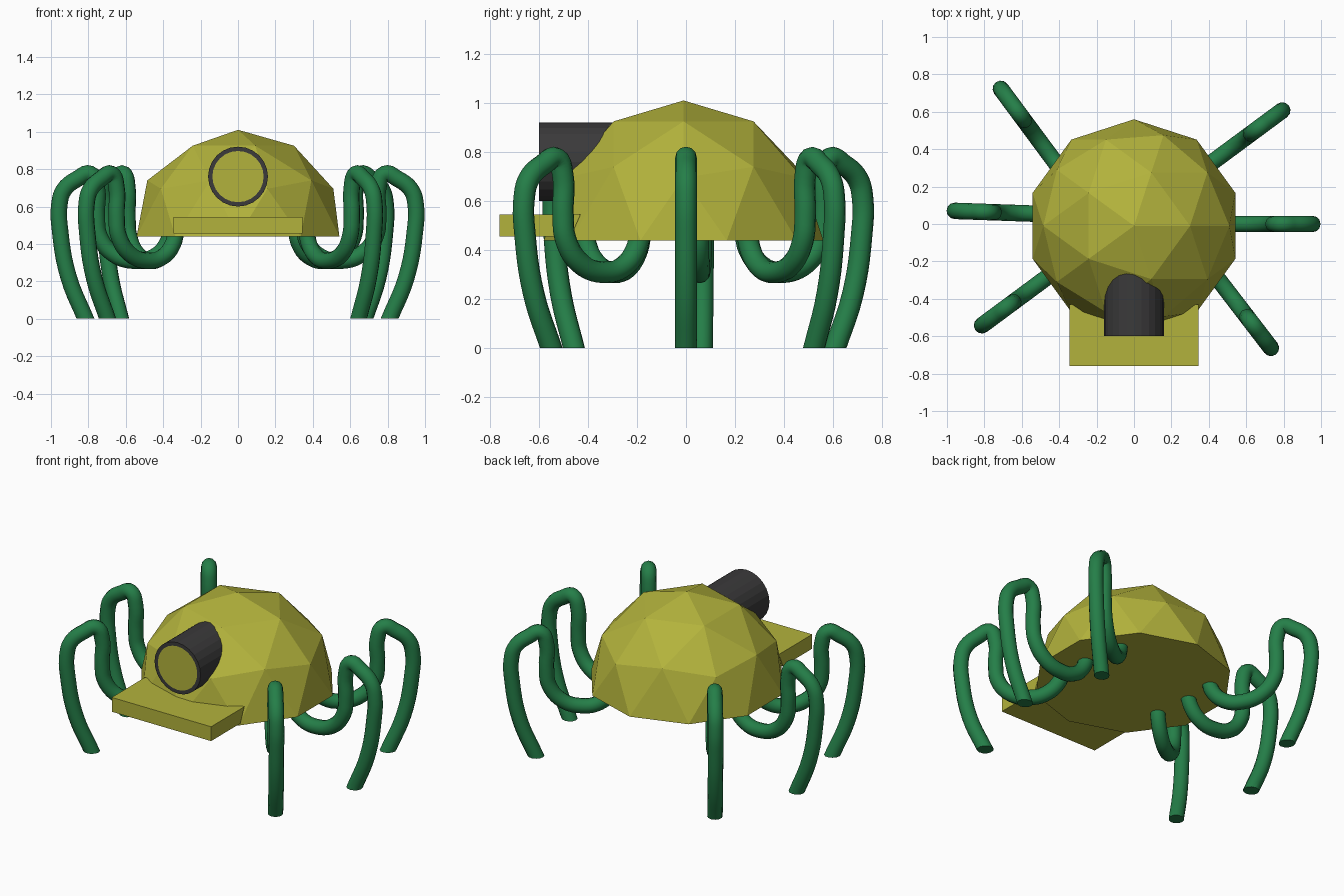
import bpy, bmesh, math
from mathutils import Vector

if "Cube" in bpy.data.objects:
    bpy.data.objects.remove(bpy.data.objects["Cube"])


def material(name, rgb):
    m = bpy.data.materials.new(name)
    m.diffuse_color = (*rgb, 1)
    m.use_nodes = True
    m.node_tree.nodes["Principled BSDF"].inputs["Base Color"].default_value = m.diffuse_color
    return m


OLIVE = material("olive yellow", (0.45, 0.45, 0.045))
GREEN = material("leg green", (0.018, 0.21, 0.065))
DARK = material("dark grey", (0.043, 0.042, 0.043))


def finish(bm, name, *mats):
    bmesh.ops.recalc_face_normals(bm, faces=bm.faces)
    me = bpy.data.meshes.new(name)
    bm.to_mesh(me)
    bm.free()
    for m in mats:
        me.materials.append(m)
    ob = bpy.data.objects.new(name, me)
    bpy.context.collection.objects.link(ob)
    return ob


def select_only(ob):
    bpy.ops.object.select_all(action='DESELECT')
    ob.select_set(True)
    bpy.context.view_layer.objects.active = ob


# Body: faceted half sphere with a flat underside
bm = bmesh.new()
bmesh.ops.create_icosphere(bm, subdivisions=2, radius=0.57)
bmesh.ops.delete(bm, geom=[v for v in bm.verts if v.co.z < -0.01], context='VERTS')
bmesh.ops.holes_fill(bm, edges=[e for e in bm.edges if e.is_boundary], sides=0)
bmesh.ops.translate(bm, verts=bm.verts, vec=(0, -0.01, 0.44))
finish(bm, "body_dome", OLIVE)

# Front ledge: side profile with a slanted back, extruded across x
bm = bmesh.new()
profile = [(-0.76, 0.455), (-0.76, 0.545), (-0.43, 0.545), (-0.47, 0.455)]
face = bm.faces.new([bm.verts.new((-0.345, y, z)) for y, z in profile])
out = bmesh.ops.extrude_face_region(bm, geom=[face])["geom"]
bmesh.ops.translate(bm, vec=(0.69, 0, 0),
                    verts=[g for g in out if isinstance(g, bmesh.types.BMVert)])
finish(bm, "front_ledge", OLIVE)

# Eye barrel: dark cylinder whose front face is inset into a coloured lens
bm = bmesh.new()
bmesh.ops.create_cone(bm, cap_ends=True, segments=24, radius1=0.16, radius2=0.16, depth=0.4)
for v in bm.verts:
    x, y, z = v.co
    v.co = (x, z - 0.4, y + 0.76)
bm.normal_update()
lens = min(bm.faces, key=lambda f: f.calc_center_median().y)
bmesh.ops.inset_region(bm, faces=[lens], thickness=0.023)
lens.material_index = 1
finish(bm, "eye_barrel", DARK, OLIVE)

# Legs: one tube path (offset from the outermost point, height), placed six times
PATH = [(-0.60, 0.50), (-0.575, 0.40), (-0.50, 0.327), (-0.40, 0.31), (-0.29, 0.345),
        (-0.215, 0.44), (-0.20, 0.55), (-0.20, 0.70), (-0.165, 0.775), (-0.10, 0.75),
        (-0.025, 0.69), (0.0, 0.61), (-0.005, 0.46), (-0.05, 0.22), (-0.14, 0.0),
        (-0.165, -0.06)]


def leg(name, x, y, angle):
    cu = bpy.data.curves.new(name, 'CURVE')
    cu.dimensions = '3D'
    cu.bevel_depth = 0.044
    cu.bevel_resolution = 4
    cu.resolution_u = 5
    cu.use_fill_caps = True
    sp = cu.splines.new('BEZIER')
    sp.bezier_points.add(len(PATH) - 1)
    c, s = math.cos(math.radians(angle)), math.sin(math.radians(angle))
    for p, (d, z) in zip(sp.bezier_points, PATH):
        p.co = Vector((x + d * c, y + d * s, z))
        p.handle_left_type = p.handle_right_type = 'AUTO'
    ob = bpy.data.objects.new(name, cu)
    bpy.context.collection.objects.link(ob)
    select_only(ob)
    bpy.ops.object.convert(target='MESH')
    ob = bpy.context.view_layer.objects.active
    # Flat foot on the ground
    bm = bmesh.new()
    bm.from_mesh(ob.data)
    bmesh.ops.remove_doubles(bm, verts=bm.verts, dist=0.0005)
    bmesh.ops.bisect_plane(bm, geom=bm.verts[:] + bm.edges[:] + bm.faces[:],
                           plane_co=(0, 0, 0), plane_no=(0, 0, 1), clear_inner=True)
    bmesh.ops.holes_fill(bm, edges=[e for e in bm.edges if e.is_boundary], sides=0)
    bmesh.ops.recalc_face_normals(bm, faces=bm.faces)
    bm.to_mesh(ob.data)
    bm.free()
    ob.data.materials.clear()
    ob.data.materials.append(GREEN)
    bpy.ops.object.shade_smooth_by_angle(angle=math.radians(40))


leg("right_middle_leg", 0.95, 0.0, 0)
leg("right_back_leg", 0.79, 0.605, 36.5)
leg("left_back_leg", -0.71, 0.72, 126.5)
leg("left_middle_leg", -0.955, 0.07, 178)
leg("left_front_leg", -0.81, -0.54, 216.5)
leg("right_front_leg", 0.73, -0.66, -52.5)
